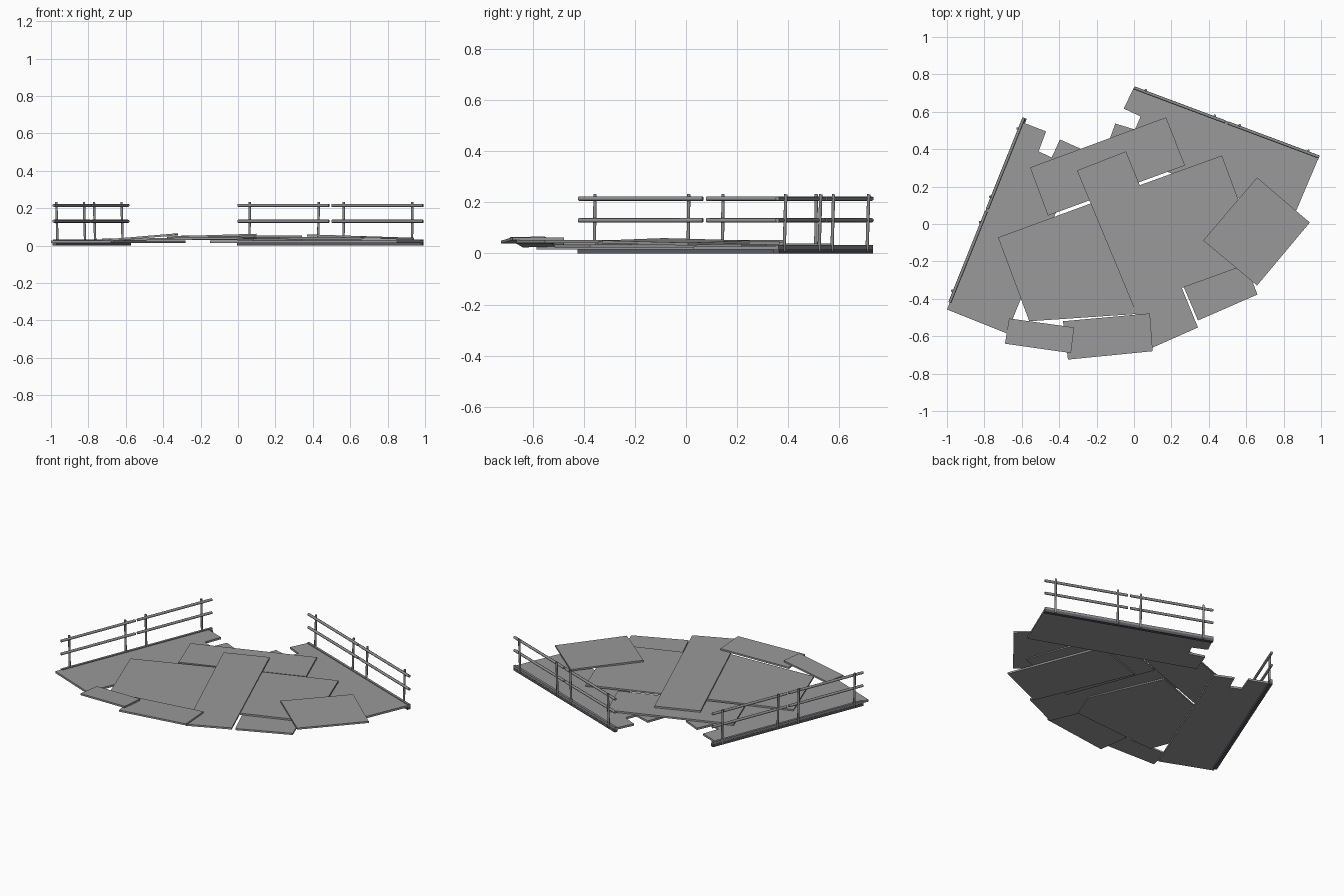
import bpy, bmesh, math
from mathutils import Vector

if "Cube" in bpy.data.objects:
    bpy.data.objects.remove(bpy.data.objects["Cube"])


def material(name, rgb):
    m = bpy.data.materials.new(name)
    m.diffuse_color = (*rgb, 1)
    m.use_nodes = True
    m.node_tree.nodes["Principled BSDF"].inputs["Base Color"].default_value = m.diffuse_color
    return m


STEEL = material("plate grey", (0.32, 0.32, 0.32))
RAIL = material("rail grey", (0.27, 0.27, 0.27))
BEAM = material("dark blue grey", (0.10, 0.10, 0.125))


def finish(name, bm, mat):
    bmesh.ops.recalc_face_normals(bm, faces=bm.faces)
    me = bpy.data.meshes.new(name)
    bm.to_mesh(me)
    bm.free()
    me.materials.append(mat)
    ob = bpy.data.objects.new(name, me)
    bpy.context.collection.objects.link(ob)
    return ob


def plate(name, pts, z0, gx=0.0, gy=0.0, thick=0.011, mat=STEEL):
    """Flat sheet from a top outline; its top lies on z0 + gx*x + gy*y."""
    bm = bmesh.new()
    top = [bm.verts.new((x, y, z0 + gx * x + gy * y)) for x, y in pts]
    face = bm.faces.new(top)
    ext = bmesh.ops.extrude_face_region(bm, geom=[face], use_keep_orig=True)
    verts = [g for g in ext["geom"] if isinstance(g, bmesh.types.BMVert)]
    bmesh.ops.translate(bm, verts=verts, vec=(0, 0, -thick))
    return finish(name, bm, mat)


def tube(name, a, b, r, mat=RAIL, sides=8):
    a, b = Vector(a), Vector(b)
    bm = bmesh.new()
    bmesh.ops.create_cone(bm, cap_ends=True, segments=sides, radius1=r, radius2=r,
                          depth=(b - a).length)
    rot = (b - a).to_track_quat('Z', 'Y').to_matrix()
    bmesh.ops.rotate(bm, verts=bm.verts, cent=(0, 0, 0), matrix=rot)
    bmesh.ops.translate(bm, verts=bm.verts, vec=(a + b) / 2)
    ob = finish(name, bm, mat)
    for p in ob.data.polygons:
        p.use_smooth = len(p.vertices) == 4
    ob.data.set_sharp_from_angle(angle=math.radians(50))


# Lowest deck sheets with broken, notched ends
plate("left_deck", [(-1, -.457), (-.68, -.585), (-.28, .40), (-.396, .452), (-.44, .356),
                    (-.51, .388), (-.47, .495), (-.60, .545)], .028, thick=.013)
plate("right_deck", [(0, .73), (-.055, .617), (.035, .575), (.005, .505), (-.10, .537),
                     (-.15, .40), (.85, .03), (.99, .36)], .028, thick=.013)

# Overlapping loose sheets, lowest first
plate("back_sheet", [(-.556, .302), (.171, .57), (.273, .313), (-.46, .045)], .040)
plate("left_sheet", [(-.727, -.072), (-.10, .158), (.10, -.30), (.03, -.48), (-.56, -.52)],
      .045, gx=.011)
plate("lower_right_sheet", [(.342, -.516), (.66, -.377), (.43, .22), (.08, .10)], .035)
plate("right_sheet", [(.01, .20), (.47, .366), (.677, -.19), (.22, -.355)], .046)
plate("middle_sheet", [(-.305, .286), (-.043, .388), (.342, -.553), (.09, -.665)], .053)
plate("right_patch", [(.658, .249), (.94, .008), (.658, -.329), (.37, -.088)], .072, gx=-.032)
plate("front_patch", [(-.38, -.52), (.085, -.478), (.10, -.68), (-.353, -.725)], .0605, gx=.03)
plate("front_left_patch", [(-.69, -.64), (-.668, -.505), (-.32, -.553), (-.337, -.69)],
      .093, gx=.084)

# Railings: edge beam, two rail sections at two heights, four posts
for side, start, end, out in (("left", (-.985, -.42), (-.588, .568), 1),
                              ("right", (0, .728), (.99, .358), 1)):
    s, e = Vector(start), Vector(end)
    d = (e - s).normalized()
    n = Vector((-d.y, d.x)) * out          # outward from the deck
    corners = [s + n * .006, e + n * .006, e - n * .016, s - n * .016]
    plate(side + "_edge_beam", [tuple(c) for c in corners], .018, thick=.018, mat=BEAM)
    corners = [s + n * .005, e + n * .005, e - n * .010, s - n * .010]
    plate(side + "_kerb", [tuple(c) for c in corners], .033, thick=.015, mat=RAIL)
    for t0, t1 in ((0, .492), (.507, 1)):
        p, q = s.lerp(e, t0), s.lerp(e, t1)
        for z in (.130, .215):
            tube(side + "_rail", (p.x, p.y, z), (q.x, q.y, z), .0085)
    for t in (.06, .432, .568, .938):
        b = s.lerp(e, t) + n * .004
        c = s.lerp(e, t) + n * .011
        tube(side + "_post", (b.x, b.y, .008), (c.x, c.y, .232), .0068)
